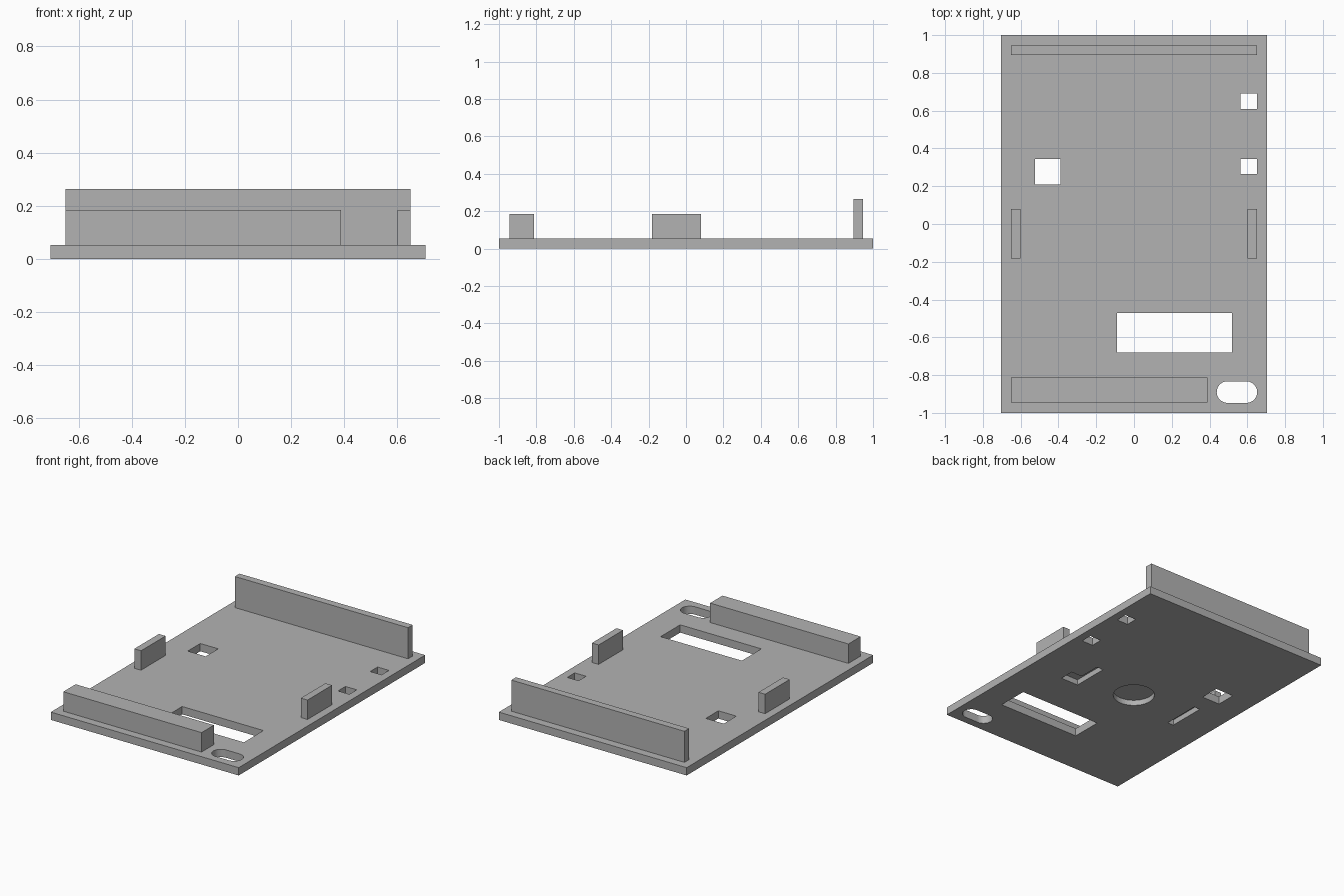
import bpy

cube = bpy.data.objects.get("Cube")
if cube:
    bpy.data.objects.remove(cube, do_unlink=True)

grey = bpy.data.materials.new("plain grey")
grey.use_nodes = True
colour = (0.45, 0.45, 0.45, 1)
grey.diffuse_color = colour
grey.node_tree.nodes["Principled BSDF"].inputs["Base Color"].default_value = colour

TOP = 0.053      # plate thickness
POCKET = 0.037   # depth of the blind recesses underneath


def finish(name):
    ob = bpy.context.object
    ob.name = name
    ob.data.materials.append(grey)
    bpy.ops.object.transform_apply(location=False, rotation=False, scale=True)
    return ob


def box(name, x, y, z):
    """Box from (min, max) ranges on each axis."""
    spans = (x, y, z)
    bpy.ops.mesh.primitive_cube_add(size=1, location=[(a + b) / 2 for a, b in spans])
    bpy.context.object.scale = [b - a for a, b in spans]
    return finish(name)


def disc(name, x, y, radius, z):
    bpy.ops.mesh.primitive_cylinder_add(vertices=48, radius=radius, depth=z[1] - z[0],
                                        location=(x, y, (z[0] + z[1]) / 2))
    return finish(name)


def cut(target, cutter):
    cutter.hide_render = True
    mod = target.modifiers.new("cut", "BOOLEAN")
    mod.operation = "DIFFERENCE"
    mod.solver = "EXACT"
    mod.object = cutter
    bpy.context.view_layer.objects.active = target
    bpy.ops.object.modifier_apply(modifier=mod.name)
    bpy.data.objects.remove(cutter, do_unlink=True)


plate = box("base_plate", (-0.705, 0.705), (-1, 1), (0, TOP))

# Openings through the plate
through = (-0.1, 0.2)
openings = [
    ((-0.09, 0.52), (-0.68, -0.47)),
    ((-0.525, -0.39), (0.21, 0.345)),
    ((0.565, 0.65), (0.61, 0.69)),
    ((0.565, 0.65), (0.265, 0.345)),
]
for x, y in openings:
    cut(plate, box("opening_cutter", x, y, through))

# Rounded slot in the front corner
for x in (0.495, 0.595):
    cut(plate, disc("slot_end_cutter", x, -0.89, 0.057, through))
cut(plate, box("slot_cutter", (0.495, 0.595), (-0.947, -0.833), through))

# Blind recesses on the underside
blind = (-0.1, POCKET)
cut(plate, disc("round_recess_cutter", -0.04, -0.05, 0.13, blind))
recesses = [
    ((-0.475, -0.43), (-0.18, 0.08)),
    ((0.315, 0.365), (-0.18, 0.07)),
    ((0.36, 0.447), (-0.18, -0.08)),
]
for x, y in recesses:
    cut(plate, box("recess_cutter", x, y, blind))

# Upright walls
box("back_wall", (-0.65, 0.65), (0.895, 0.945), (TOP, 0.264))
box("front_wall", (-0.65, 0.388), (-0.945, -0.813), (TOP, 0.185))
box("left_wall", (0.6, 0.65), (-0.183, 0.08), (TOP, 0.185))
box("right_wall", (-0.65, -0.6), (-0.183, 0.08), (TOP, 0.185))
